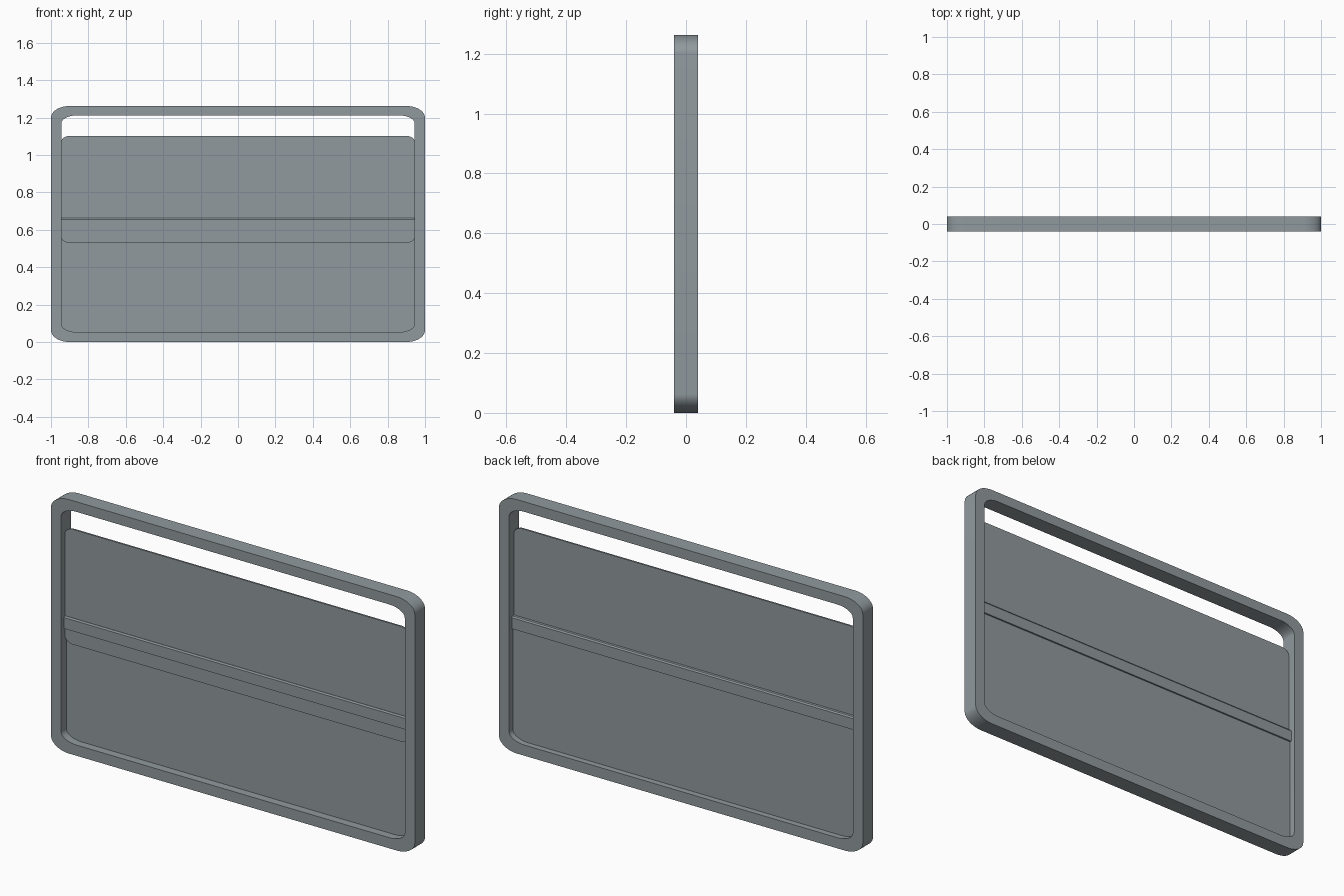
import bpy, bmesh, math

if "Cube" in bpy.data.objects:
    bpy.data.objects.remove(bpy.data.objects["Cube"])

grey = bpy.data.materials.new("blue_grey")
grey.diffuse_color = (0.283, 0.323, 0.342, 1)
grey.use_nodes = True
grey.node_tree.nodes["Principled BSDF"].inputs["Base Color"].default_value = grey.diffuse_color

SEG = 12  # steps per rounded corner


def rounded_rect(half_w, z0, z1, bottom, top):
    """Outline in x, z; bottom and top are (rx, rz) corner radii."""
    pts = []
    corners = [(1, 1, z1, top), (-1, 1, z1, top), (-1, -1, z0, bottom), (1, -1, z0, bottom)]
    for i, (sx, sz, z, (rx, rz)) in enumerate(corners):
        cx, cz = sx * (half_w - rx), z - sz * rz
        for k in range(SEG + 1):
            a = math.pi / 2 * (i + k / SEG)
            pts.append((cx + rx * math.cos(a), cz + rz * math.sin(a)))
    return pts


def finish(name, bm):
    bmesh.ops.recalc_face_normals(bm, faces=bm.faces)
    me = bpy.data.meshes.new(name)
    bm.to_mesh(me)
    bm.free()
    ob = bpy.data.objects.new(name, me)
    bpy.context.collection.objects.link(ob)
    me.materials.append(grey)
    bpy.ops.object.select_all(action='DESELECT')
    ob.select_set(True)
    bpy.context.view_layer.objects.active = ob
    bpy.ops.object.shade_smooth_by_angle(angle=math.radians(30))
    return ob


def loop(bm, pts, y):
    return [bm.verts.new((x, y, z)) for x, z in pts]


def bridge(bm, a, b):
    n = len(a)
    for i in range(n):
        j = (i + 1) % n
        bm.faces.new((a[i], a[j], b[j], b[i]))


def plate(name, pts, y0, y1):
    bm = bmesh.new()
    a, b = loop(bm, pts, y0), loop(bm, pts, y1)
    bm.faces.new(a)
    bm.faces.new(b)
    bridge(bm, a, b)
    return finish(name, bm)


# outer frame: closed ring with rounded corners
outer = rounded_rect(1.0, 0.0, 1.262, (0.1, 0.063), (0.1, 0.063))
inner = rounded_rect(0.945, 0.053, 1.212, (0.085, 0.045), (0.085, 0.045))
bm = bmesh.new()
rings = [loop(bm, outer, -0.04), loop(bm, outer, 0.04),
         loop(bm, inner, 0.04), loop(bm, inner, -0.04)]
for i in range(4):
    bridge(bm, rings[i], rings[(i + 1) % 4])
finish("window_frame", bm)

# two sliding panes, one in front of the other
plate("upper_pane", rounded_rect(0.945, 0.53, 1.102, (0.045, 0.032), (0.045, 0.032)), -0.009, 0.0)
plate("lower_pane", rounded_rect(0.945, 0.053, 0.655, (0.085, 0.045), (0.02, 0.02)), 0.001, 0.01)

# meeting rail across both panes, with a softened top
profile = [(-0.016, 0.6), (0.018, 0.6), (0.018, 0.655), (0.013, 0.662), (-0.011, 0.662), (-0.016, 0.655)]
bm = bmesh.new()
ends = [[bm.verts.new((x, y, z)) for y, z in profile] for x in (-0.945, 0.945)]
for e in ends:
    bm.faces.new(e)
bridge(bm, *ends)
finish("meeting_rail", bm)
